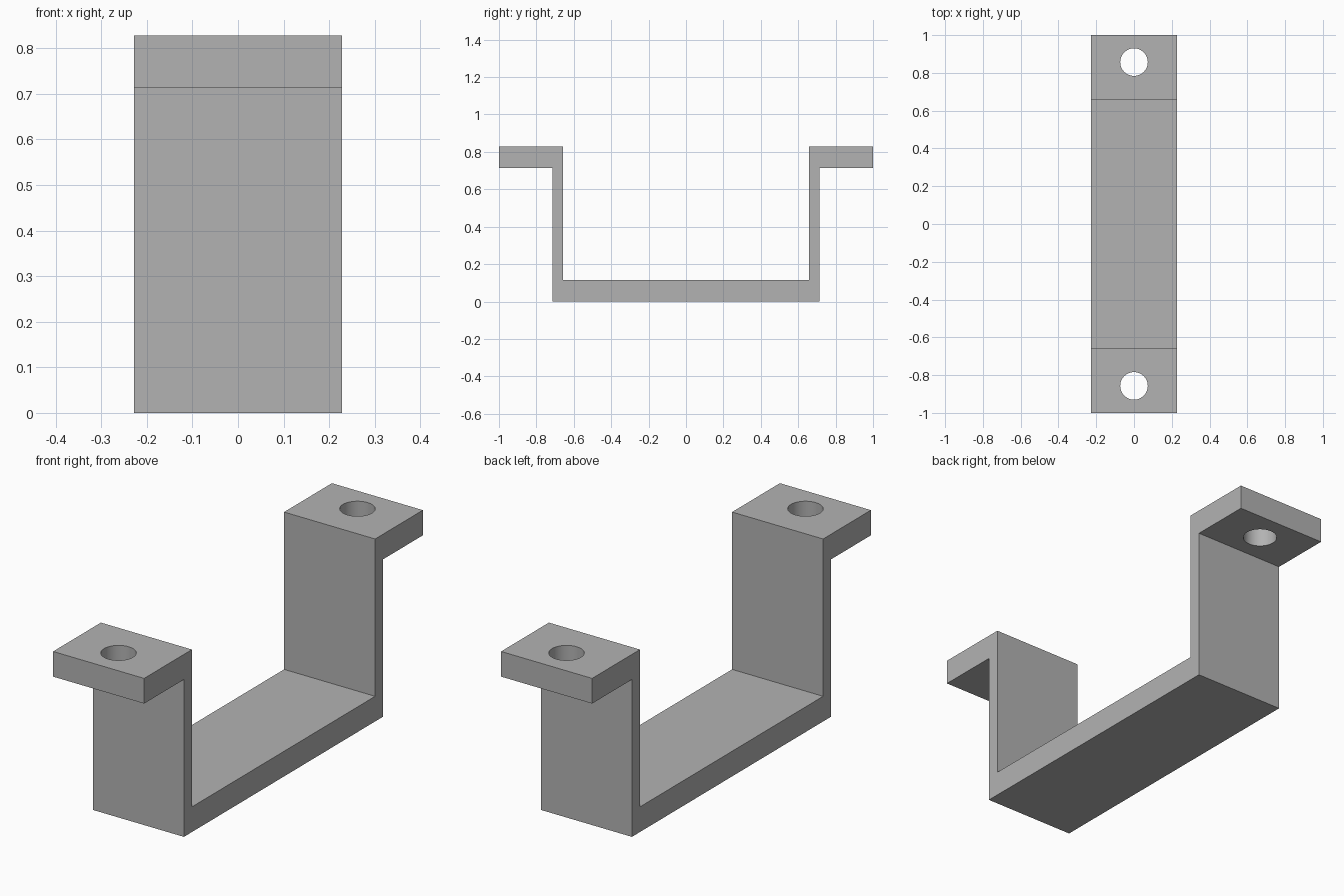
import bpy
import bmesh
import math

cube = bpy.data.objects.get("Cube")
if cube:
    bpy.data.objects.remove(cube, do_unlink=True)

# Main dimensions
HALF_WIDTH = 0.2286
END, WALL_OUT, WALL_IN = 1.0, 0.7143, 0.6571
TOP, FLANGE_UNDER, FLOOR = 0.8286, 0.7143, 0.1143
HOLE_Y, HOLE_RADIUS = 0.857, 0.073

grey = bpy.data.materials.new("plain grey")
grey.use_nodes = True
colour = (0.45, 0.45, 0.45, 1)
grey.diffuse_color = colour
grey.node_tree.nodes["Principled BSDF"].inputs["Base Color"].default_value = colour

# Bracket: mirrored side profile extruded across the width
half = [(WALL_OUT, 0), (WALL_OUT, FLANGE_UNDER), (END, FLANGE_UNDER),
        (END, TOP), (WALL_IN, TOP), (WALL_IN, FLOOR)]
profile = half + [(-y, z) for y, z in reversed(half)]

bm = bmesh.new()
side = bm.faces.new([bm.verts.new((-HALF_WIDTH, y, z)) for y, z in profile])
extruded = bmesh.ops.extrude_face_region(bm, geom=[side])["geom"]
bmesh.ops.translate(bm, vec=(2 * HALF_WIDTH, 0, 0),
                    verts=[v for v in extruded if isinstance(v, bmesh.types.BMVert)])
bmesh.ops.recalc_face_normals(bm, faces=bm.faces)
mesh = bpy.data.meshes.new("bracket")
bm.to_mesh(mesh)
bm.free()
mesh.materials.append(grey)
bracket = bpy.data.objects.new("bracket", mesh)
bpy.context.collection.objects.link(bracket)

# Bolt holes through both flanges
cutters = []
for name, sign in (("front", -1), ("back", 1)):
    bpy.ops.mesh.primitive_cylinder_add(
        vertices=48, radius=HOLE_RADIUS, depth=0.3,
        location=(0, sign * HOLE_Y, (TOP + FLANGE_UNDER) / 2))
    cutter = bpy.context.object
    cutter.name = name + "_hole_cutter"
    cutter.data.materials.append(grey)
    cutter.hide_render = True
    cutters.append(cutter)
    cut = bracket.modifiers.new(name + " hole", "BOOLEAN")
    cut.operation = "DIFFERENCE"
    cut.solver = "EXACT"
    cut.object = cutter

# Bake the holes and remove the cutters
bpy.ops.object.select_all(action="DESELECT")
bracket.select_set(True)
bpy.context.view_layer.objects.active = bracket
for modifier in list(bracket.modifiers):
    bpy.ops.object.modifier_apply(modifier=modifier.name)
for cutter in cutters:
    bpy.data.objects.remove(cutter, do_unlink=True)
bpy.ops.object.shade_smooth_by_angle(angle=math.radians(30))
